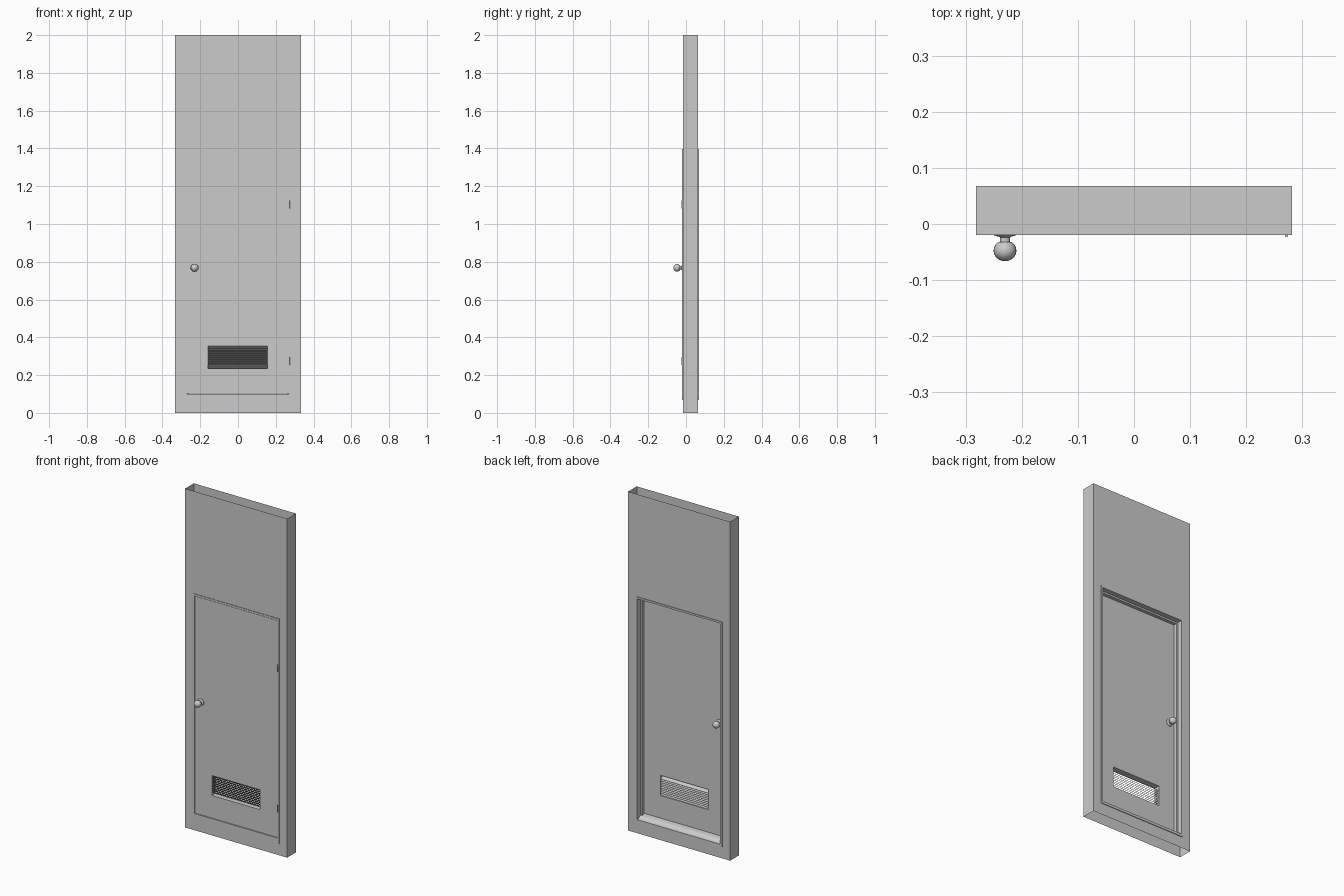
import bpy, bmesh, math

if "Cube" in bpy.data.objects:
    bpy.data.objects.remove(bpy.data.objects["Cube"])

def make(name, verts, faces, smooth=False):
    me = bpy.data.meshes.new(name)
    me.from_pydata(verts, [], faces)
    bm = bmesh.new()
    bm.from_mesh(me)
    bmesh.ops.recalc_face_normals(bm, faces=bm.faces)
    bm.to_mesh(me)
    bm.free()
    ob = bpy.data.objects.new(name, me)
    bpy.context.collection.objects.link(ob)
    if smooth:
        bpy.ops.object.select_all(action='DESELECT')
        ob.select_set(True)
        bpy.context.view_layer.objects.active = ob
        bpy.ops.object.shade_smooth_by_angle(angle=math.radians(35))
    return ob

def panel(name, outer, hole, y0, y1, outer_sides, inner_walls):
    """Two sheets with a rectangular hole; rect = (x0, z0, x1, z1)."""
    verts = []
    for y in (y0, y1):
        for x0, z0, x1, z1 in (outer, hole):
            verts += [(x0, y, z0), (x1, y, z0), (x1, y, z1), (x0, y, z1)]
    faces = []
    for i in range(4):
        j = (i + 1) % 4
        for o in (0, 8):
            faces.append((o + i, o + j, o + 4 + j, o + 4 + i))
        if i in outer_sides:
            faces.append((i, j, 8 + j, 8 + i))
        if inner_walls:
            faces.append((4 + i, 4 + j, 12 + j, 12 + i))
    return make(name, verts, faces)

def extrude_x(name, profile, x0, x1):
    """Closed (y, z) profile extruded along x."""
    n = len(profile)
    verts = [(x, y, z) for x in (x0, x1) for y, z in profile]
    faces = [(i, (i + 1) % n, n + (i + 1) % n, n + i) for i in range(n)]
    faces += [tuple(range(n)), tuple(range(n, 2 * n))]
    return make(name, verts, faces)

def lathe_y(name, profile, cx, cz, base, direction, n=20):
    """(radius, distance) profile turned about a y axis."""
    verts, faces = [], []
    for r, d in profile:
        for k in range(n):
            a = 2 * math.pi * k / n
            verts.append((cx + r * math.cos(a), base + direction * d, cz + r * math.sin(a)))
    for i in range(len(profile) - 1):
        for k in range(n):
            m = (k + 1) % n
            faces.append((i * n + k, i * n + m, (i + 1) * n + m, (i + 1) * n + k))
    faces.append(tuple(range((len(profile) - 1) * n, len(profile) * n)))
    return make(name, verts, faces, True)

FX, FZ0, FZ1 = 0.282, 0.067, 1.396      # frame outline
DY0, DY1 = -0.018, 0.017                # door faces
VENT = (-0.158, 0.236, 0.156, 0.355)

# Hollow wall section, open at top and bottom
panel("wall", (-0.333, 0, 0.333, 2), (-FX, FZ0, FX, FZ1), -0.017, 0.064, (1, 3), False)

# Jambs and head: stepped profile (inset, y) mitred round three sides
prof = [(0, -0.02), (0.011, -0.02), (0.011, 0.018), (0.021, 0.018),
        (0.021, 0.038), (0.011, 0.038), (0.011, 0.068), (0, 0.068)]
n = len(prof)
verts, faces = [], []
for sx, top in ((-1, 0), (-1, 1), (1, 1), (1, 0)):
    verts += [(sx * (FX - t), y, FZ1 - t if top else FZ0) for t, y in prof]
for s in range(3):
    for i in range(n):
        j = (i + 1) % n
        faces.append((s * n + i, s * n + j, (s + 1) * n + j, (s + 1) * n + i))
faces += [tuple(range(n)), tuple(range(3 * n, 4 * n))]
make("door_frame", verts, faces)

# Threshold, sloping down to the back
extrude_x("threshold", [(-0.02, FZ0), (-0.02, 0.1), (0.02, 0.1), (0.04, 0.097),
                        (0.055, 0.084), (0.068, 0.082), (0.068, FZ0)], -FX + 0.011, FX - 0.011)

# Door leaf with vent opening
panel("door", (-0.269, 0.103, 0.269, 1.383), VENT, DY0, DY1, range(4), True)

# Sloping vent slats
SLATS, RISE, T = 10, 0.024, 0.0015
pitch = (VENT[3] - VENT[1] - RISE - T) / (SLATS - 1)
for i in range(SLATS):
    z = VENT[1] + i * pitch
    extrude_x(f"vent_slat_{i + 1}", [(0.012, z), (0.012, z + T),
              (DY0, z + RISE + T), (DY0, z + RISE)], VENT[0], VENT[2])

# Door knobs on both faces: rosette, neck and ball
knob = [(0.021, 0), (0.020, 0.002), (0.010, 0.005), (0.009, 0.006), (0.009, 0.014)]
for k in range(8):
    a = math.radians(-55 + k * 19)
    knob.append((0.0205 * math.cos(a), 0.0295 + 0.019 * math.sin(a)))
lathe_y("front_knob", knob, -0.23, 0.768, DY0, -1)
lathe_y("back_knob", knob, -0.23, 0.768, DY1, 1)

# Hinge barrels
for label, z in (("upper", 1.103), ("lower", 0.275)):
    bpy.ops.mesh.primitive_cylinder_add(vertices=12, radius=0.003, depth=0.042,
                                        location=(0.272, -0.0205, z))
    bpy.context.object.name = f"{label}_hinge"
    bpy.ops.object.shade_smooth_by_angle(angle=math.radians(35))
